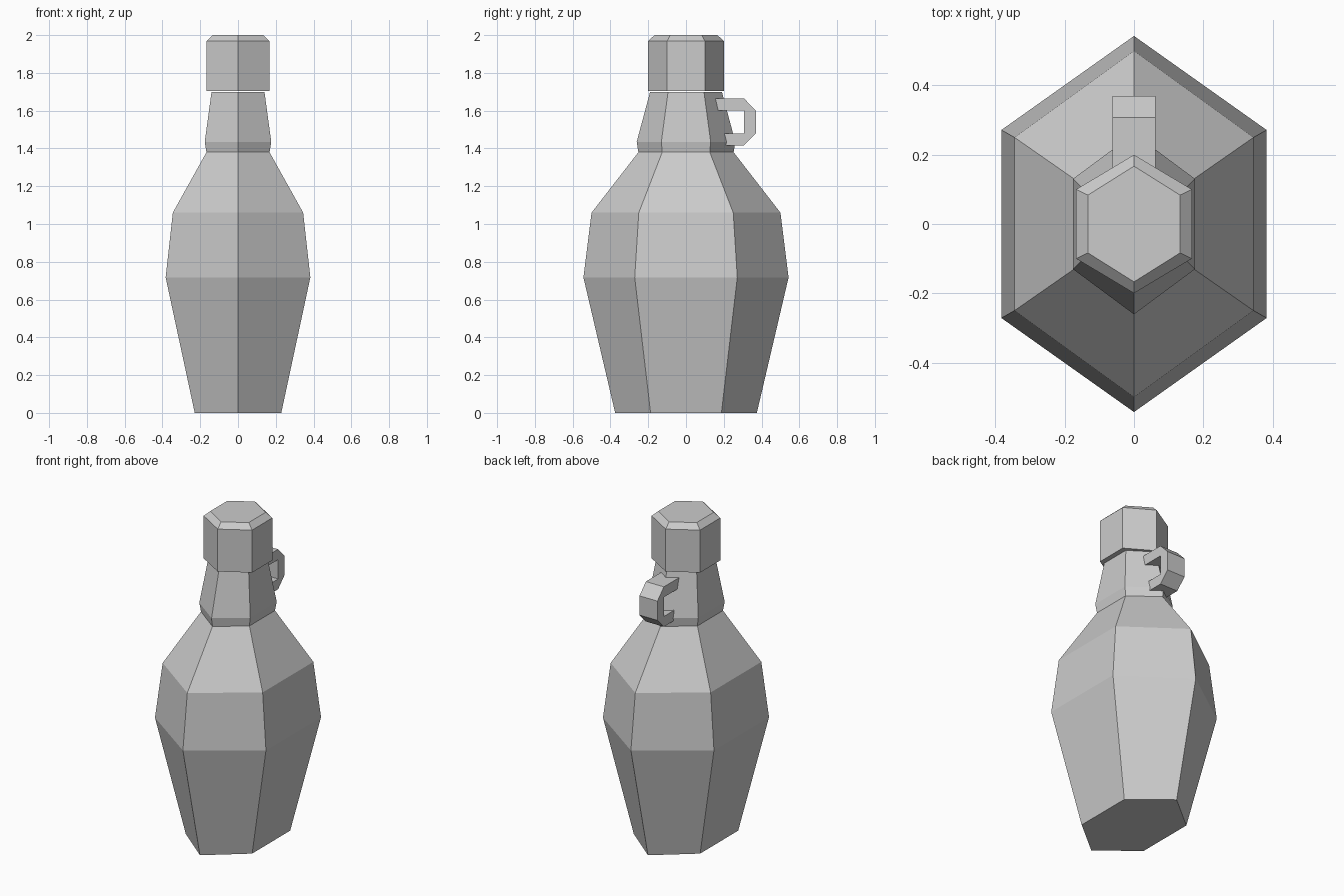
import bpy, bmesh

if "Cube" in bpy.data.objects:
    bpy.data.objects.remove(bpy.data.objects["Cube"])


def make_object(name, bm):
    bmesh.ops.recalc_face_normals(bm, faces=bm.faces)
    mesh = bpy.data.meshes.new(name)
    bm.to_mesh(mesh)
    bm.free()
    obj = bpy.data.objects.new(name, mesh)
    bpy.context.collection.objects.link(obj)
    return obj


def hex_loft(name, sections):
    """Stack hexagons given as (z, side x, tip y) and skin them, with capped ends."""
    bm = bmesh.new()
    rings = []
    for z, x, y in sections:
        pts = [(0, -y), (x, -y / 2), (x, y / 2), (0, y), (-x, y / 2), (-x, -y / 2)]
        rings.append([bm.verts.new((px, py, z)) for px, py in pts])
    for a, b in zip(rings, rings[1:]):
        for i in range(6):
            j = (i + 1) % 6
            bm.faces.new((a[i], a[j], b[j], b[i]))
    bm.faces.new(rings[0])
    bm.faces.new(rings[-1])
    return make_object(name, bm)


def extrude_profile(name, profile, half_width):
    """Extrude a y-z outline symmetrically along x."""
    bm = bmesh.new()
    face = bm.faces.new([bm.verts.new((-half_width, y, z)) for y, z in profile])
    ext = bmesh.ops.extrude_face_region(bm, geom=[face], use_keep_orig=True)
    moved = [v for v in ext["geom"] if isinstance(v, bmesh.types.BMVert)]
    bmesh.ops.translate(bm, verts=moved, vec=(2 * half_width, 0, 0))
    return make_object(name, bm)


# Jug body with shoulder, collar and tapering neck
hex_loft("jug_body", [
    (0.0, 0.229, 0.375), (0.717, 0.383, 0.543), (1.06, 0.345, 0.50),
    (1.38, 0.167, 0.252), (1.435, 0.176, 0.261), (1.70, 0.14, 0.19)])

# Bevelled cap overhanging the neck
hex_loft("cap", [(1.703, 0.167, 0.20), (1.968, 0.167, 0.20), (2.0, 0.133, 0.167)])

# Small finger loop embedded in the back of the neck
extrude_profile("handle", [
    (0.13, 1.665), (0.307, 1.665), (0.37, 1.60), (0.37, 1.48),
    (0.307, 1.416), (0.17, 1.416), (0.17, 1.48), (0.307, 1.48),
    (0.307, 1.60), (0.13, 1.60)], 0.062)
